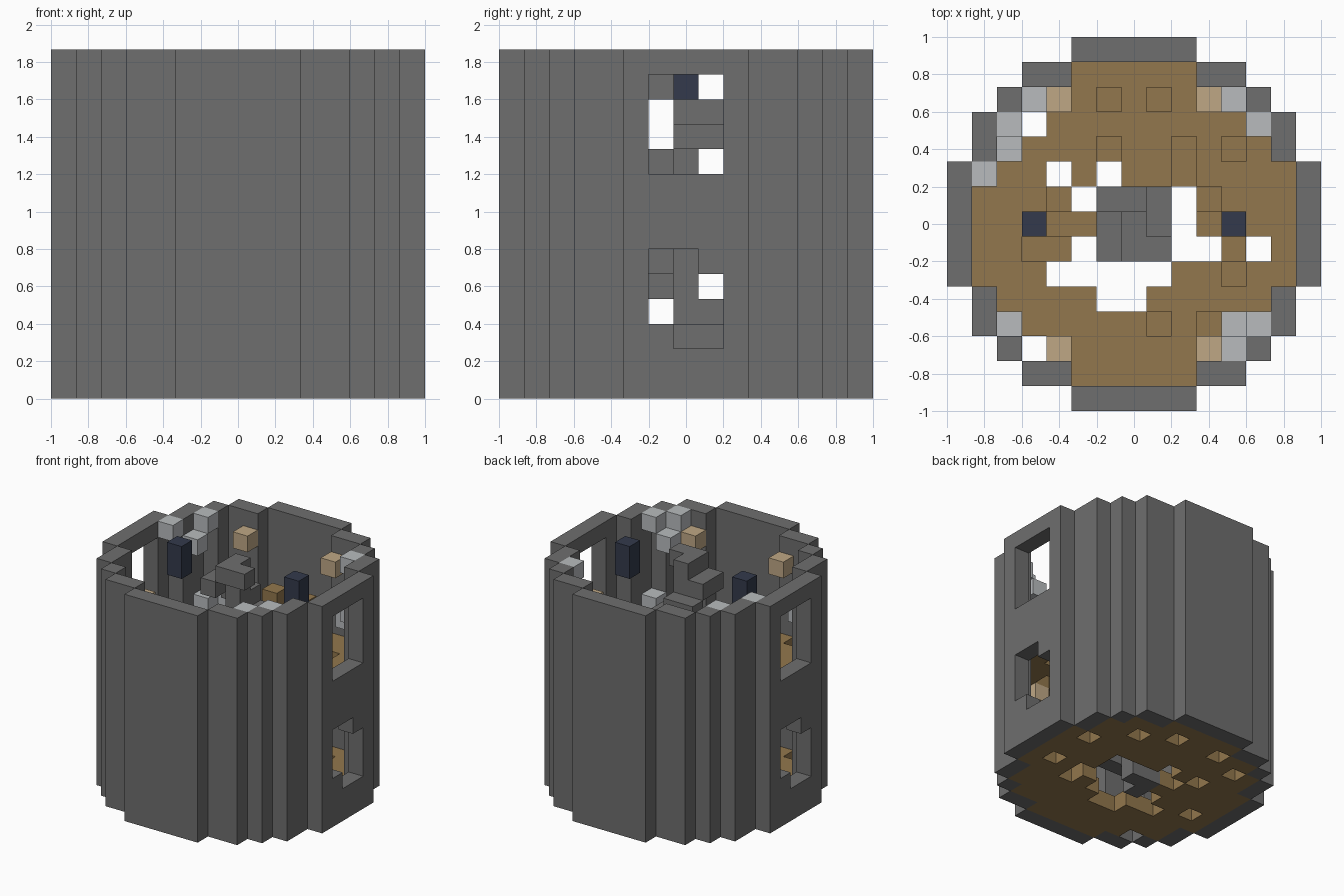
import bpy
import bmesh
from math import radians
from mathutils import Vector

cube = bpy.data.objects.get("Cube")
if cube:
    bpy.data.objects.remove(cube, do_unlink=True)

U = 2 / 15  # edge length of one block


def material(name, rgb):
    mat = bpy.data.materials.new(name)
    mat.use_nodes = True
    color = (*rgb, 1)
    mat.diffuse_color = color
    mat.node_tree.nodes["Principled BSDF"].inputs["Base Color"].default_value = color
    return mat


STONE = material("stone grey", (.156, .156, .156))
WOOD = material("oak brown", (.288, .185, .074))
TAN = material("pale tan", (.52, .39, .235))
PALE = material("light grey", (.48, .50, .515))
NAVY = material("dark navy", (.033, .042, .072))

AXES = [Vector(v) for v in ((1, 0, 0), (0, 1, 0), (0, 0, 1))]


def build(name, cells, mat):
    """Make the outer skin of a set of grid blocks, merged into flat panels."""
    cells = set(cells)
    bm = bmesh.new()
    for cell in cells:
        centre = Vector(cell) + Vector((0, 0, .5))
        for i in range(3):
            a, b = AXES[(i + 1) % 3], AXES[(i + 2) % 3]
            for s in (1, -1):
                n = AXES[i] * s
                if tuple(int(round(c)) for c in Vector(cell) + n) in cells:
                    continue
                mid = centre + n / 2
                corners = [mid + (a * p + b * q * s) / 2
                           for p, q in ((1, 1), (-1, 1), (-1, -1), (1, -1))]
                bm.faces.new([bm.verts.new(c * U) for c in corners])
    bmesh.ops.remove_doubles(bm, verts=bm.verts[:], dist=.001)
    bmesh.ops.dissolve_limit(bm, angle_limit=radians(1),
                             verts=bm.verts[:], edges=bm.edges[:])
    bmesh.ops.triangulate(bm, faces=[f for f in bm.faces if len(f.verts) > 4])
    mesh = bpy.data.meshes.new(name)
    bm.to_mesh(mesh)
    bm.free()
    mesh.materials.append(mat)
    obj = bpy.data.objects.new(name, mesh)
    bpy.context.collection.objects.link(obj)
    return obj


# Round tower wall: one octant of the ring, mirrored around
octant = [(7, 0), (7, 1), (7, 2), (6, 3), (6, 4), (5, 5)]
ring = {(sx * p, sy * q) for x, y in octant for p, q in ((x, y), (y, x))
        for sx in (1, -1) for sy in (1, -1)}
wall = {(x, y, z) for x, y in ring for z in range(14)}

# Windows on both sides; the lower ones keep two blocks in the corners
for s in (1, -1):
    for y in (-1, 0, 1):
        wall -= {(7 * s, y, z) for z in range(9, 13)}
        wall -= {(7 * s, y, z) for z in range(2, 6)}
    wall |= {(7 * s, s, 5), (7 * s, -s, 2)}
build("tower_wall", wall, STONE)

# Broken plank floors, drawn from back to front
LOWER = [
    "    #####    ",
    "  ##.##.###  ",
    " #.######.## ",
    " ########### ",
    "###.#.#####.#",
    "####.....####",
    "#####....####",
    "#.##......#.#",
    "###.....#.###",
    " ####..##### ",
    " ########### ",
    "  .########  ",
    "    #####    ",
]
UPPER = [
    "    #####    ",
    "  #########  ",
    " #.######### ",
    " ####.##.#.# ",
    "###.#.##.####",
    "###.......###",
    "#####....####",
    "##........#.#",
    "###.....##.##",
    " ####..##### ",
    " ######.#.## ",
    "  .########  ",
    "    #####    ",
]
for name, rows, z in (("lower_floor", LOWER, 0), ("upper_floor", UPPER, 7)):
    build(name, [(c - 6, 6 - r, z) for r, row in enumerate(rows)
                 for c, ch in enumerate(row) if ch == "#"], WOOD)

# Spiral stair: a centre post with two blocks per step
steps = [[(-1, 0), (-1, -1)], [(0, -1), (1, -1)], [(1, 0), (1, 1)], [(0, 1), (-1, 1)]]
stair = [(0, 0, z) for z in range(14)]
stair += [(x, y, z) for z in range(14) for x, y in steps[z % 4]]
build("spiral_stair", stair, STONE)

# Furnishings on the upper storey
for s, side in ((1, "left"), (-1, "right")):
    build(side + "_lantern", [(4 * s, 0, z) for z in (12, 13)], NAVY)
    build(side + "_stool", [(s, 5, z) for z in (8, 9)], WOOD)
    for t, end in ((1, "back"), (-1, "front")):
        build(f"{end}_{side}_box", [(3 * s, 5 * t, 12)], TAN)
        build(f"{end}_{side}_low_box", [(3 * s, 5 * t, 6)], TAN)

# Web clumps in the corners
webs = {
    "back_right": [(-6, 2, 13), (-5, 4, 13), (-5, 4, 8), (-5, 3, 12), (-4, 5, 8)],
    "front_left": [(5, -4, 13), (4, -5, 13), (5, -4, 8), (4, -4, 12)],
    "back_left": [(5, 4, 13), (5, 4, 10), (4, 5, 10), (4, 5, 9)],
    "front_right": [(-5, -4, 10), (-5, -4, 11)],
}
for corner, cells in webs.items():
    build(corner + "_web", cells, PALE)
